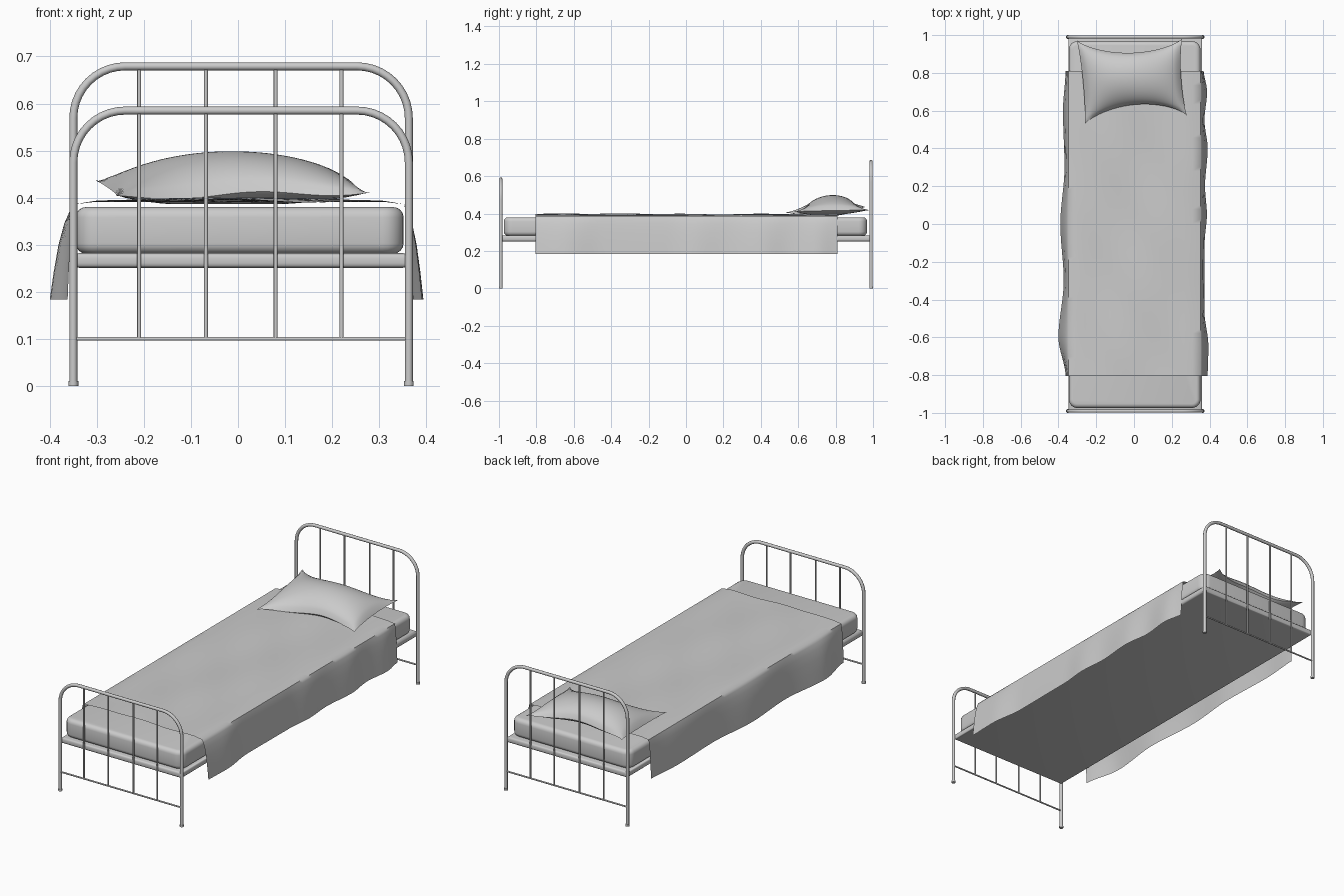
import bpy, bmesh
from math import sin, cos, pi

if "Cube" in bpy.data.objects:
    bpy.data.objects.remove(bpy.data.objects["Cube"])

CX = 0.0065      # frame centre
HALF = 0.3565    # half distance between posts


def finish(name, bm, angle=0.7):
    me = bpy.data.meshes.new(name)
    bmesh.ops.recalc_face_normals(bm, faces=bm.faces)
    bm.to_mesh(me)
    bm.free()
    ob = bpy.data.objects.new(name, me)
    bpy.context.collection.objects.link(ob)
    bpy.ops.object.select_all(action='DESELECT')
    ob.select_set(True)
    bpy.context.view_layer.objects.active = ob
    bpy.ops.object.shade_smooth_by_angle(angle=angle)
    return ob


def tube(name, pts, r):
    cu = bpy.data.curves.new(name, 'CURVE')
    cu.dimensions = '3D'
    cu.bevel_depth = r
    cu.bevel_resolution = 3
    cu.use_fill_caps = True
    sp = cu.splines.new('POLY')
    sp.points.add(len(pts) - 1)
    for p, co in zip(sp.points, pts):
        p.co = (*co, 1)
    ob = bpy.data.objects.new(name, cu)
    bpy.context.collection.objects.link(ob)
    bpy.ops.object.select_all(action='DESELECT')
    ob.select_set(True)
    bpy.context.view_layer.objects.active = ob
    bpy.ops.object.convert(target='MESH')
    bpy.ops.object.shade_smooth_by_angle(angle=0.8)


def rounded_box(name, x0, x1, y0, y1, z0, z1, corner, edge, seg):
    bm = bmesh.new()
    bmesh.ops.create_cube(bm, size=1)
    for v in bm.verts:
        v.co = (x1 if v.co.x > 0 else x0, y1 if v.co.y > 0 else y0, z1 if v.co.z > 0 else z0)
    if corner:
        up = [e for e in bm.edges if abs(e.verts[0].co.z - e.verts[1].co.z) > 0.001]
        bmesh.ops.bevel(bm, geom=up, offset=corner, segments=6, profile=0.5, affect='EDGES')
    rim = [e for e in bm.edges if abs(e.verts[0].co.z - e.verts[1].co.z) < 0.001]
    bmesh.ops.bevel(bm, geom=rim, offset=edge, segments=seg, profile=0.5, affect='EDGES')
    return finish(name, bm)


# Head and foot frames: arched tube, spindles, low rail, feet
def end_frame(name, y, top, r=0.11):
    arc = [(HALF - r + r * cos(a), top - r + r * sin(a)) for a in [i * pi / 20 for i in range(11)]]
    side = [(HALF, 0)] + arc
    path = [(CX + x, y, z) for x, z in side] + [(CX - x, y, z) for x, z in reversed(side)]
    tube(name + "_arch", path, 0.0085)
    for i, x in enumerate((-0.21, -0.068, 0.08, 0.22)):
        tube(f"{name}_spindle_{i}", [(x, y, 0.1), (x, y, top)], 0.0042)
    tube(name + "_low_rail", [(CX - HALF, y, 0.1), (CX + HALF, y, 0.1)], 0.0042)
    for s in (-1, 1):
        tube(f"{name}_foot_{s}", [(CX + s * HALF, y, 0), (CX + s * HALF, y, 0.01)], 0.0105)


end_frame("headboard", 0.99, 0.679)
end_frame("footboard", -0.99, 0.585)

# Base and mattress
rounded_box("bed_base", -0.348, 0.361, -0.988, 0.988, 0.251, 0.282, 0, 0.01, 3)
rounded_box("mattress", -0.345, 0.352, -0.974, 0.968, 0.281, 0.38, 0.045, 0.022, 4)


# Blanket: cross-section swept along y with gentle folds
def lerp(table, y):
    for (a, p), (b, q) in zip(table, table[1:]):
        if y <= b:
            t = (y - a) / (b - a)
            t = t * t * (3 - 2 * t)
            return p + (q - p) * t
    return table[-1][1]


LEFT = [(-.81, .362), (-.6, .400), (-.3, .372), (0, .390), (.3, .368), (.6, .376), (.82, .362)]
RIGHT = [(-.81, .390), (-.65, .394), (-.45, .372), (-.1, .374), (.05, .386), (.2, .376),
         (.4, .390), (.55, .373), (.7, .387), (.82, .368)]
bm = bmesh.new()
rows = []
NY = 64
for j in range(NY + 1):
    y = -0.805 + 1.615 * j / NY
    l, r = lerp(LEFT, y), lerp(RIGHT, y)

    def hang(s, edge):
        base = 0.347 if s < 0 else 0.353
        out = edge - base
        return [(s * (base + out * k), z) for k, z in
                ((1, .184), (.85, .24), (.65, .30), (.42, .345), (.2, .372), (0, .386))]
    sec = hang(-1, l)
    for i in range(1, 16):
        u = i / 16
        x = -0.347 + 0.70 * u
        fold = 0.006 * sin(9 * y + 3 * u) * sin(11 * u + 4 * y) * sin(pi * u)
        sec.append((x, 0.390 + 0.005 * sin(pi * u) ** 0.5 + max(fold, -0.006)))
    sec += reversed(hang(1, r))
    rows.append([bm.verts.new((x, y, z)) for x, z in sec])
for a, b in zip(rows, rows[1:]):
    for i in range(len(a) - 1):
        bm.faces.new((a[i], a[i + 1], b[i + 1], b[i]))
finish("blanket", bm, 1.0)

# Pillow: two puffed grids sharing a pinched rim
N = 28
C = [(-.26, .53, .40), (.28, .575, .412), (-.303, .972, .432), (.255, .98, .42)]


def pillow_point(i, j, side):
    u, v = -1 + 2 * i / N, -1 + 2 * j / N
    w = [(1 - u) * (1 - v) / 4, (1 + u) * (1 - v) / 4, (1 - u) * (1 + v) / 4, (1 + u) * (1 + v) / 4]
    x, y, z = (sum(k * c[n] for k, c in zip(w, C)) for n in range(3))
    bu, bv = 1 - u * u, 1 - v * v
    y += bu ** 0.8 * (0.08 * (1 - v) / 2 - 0.07 * (1 + v) / 2)
    x += bv ** 0.8 * (0.012 * (1 - u) / 2 - 0.018 * (1 + u) / 2)
    z += 0.006 * sin(5 * u + 1) * v * v
    puff = (bu * bv) ** 0.6
    z += 0.082 * puff if side > 0 else -0.032 * puff
    return x, y, max(z, 0.386)


bm = bmesh.new()
rim = {}
for side in (1, -1):
    grid = {}
    for i in range(N + 1):
        for j in range(N + 1):
            edge = i in (0, N) or j in (0, N)
            if edge and (i, j) in rim:
                grid[i, j] = rim[i, j]
                continue
            grid[i, j] = bm.verts.new(pillow_point(i, j, side))
            if edge:
                rim[i, j] = grid[i, j]
    for i in range(N):
        for j in range(N):
            bm.faces.new((grid[i, j], grid[i + 1, j], grid[i + 1, j + 1], grid[i, j + 1]))
finish("pillow", bm, 1.0)
